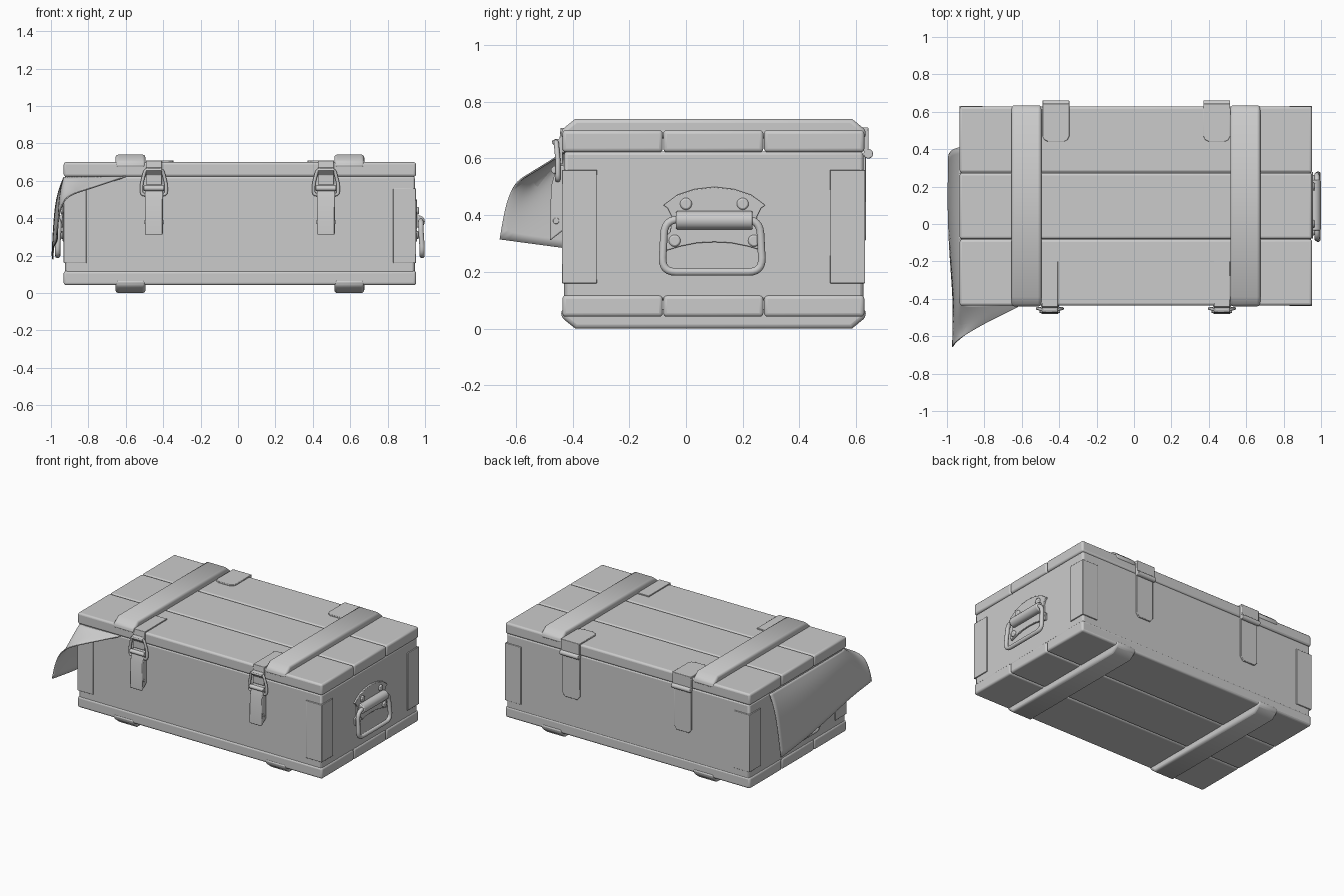
import bpy, bmesh, math
from mathutils import Vector

if "Cube" in bpy.data.objects:
    bpy.data.objects.remove(bpy.data.objects["Cube"])

CX = 0.01                      # centre line of the box in x
SIDES = (-1, 1)


def finish(ob, bevel=0, seg=2):
    if bevel:
        m = ob.modifiers.new("bevel", 'BEVEL')
        m.width, m.segments, m.limit_method = bevel, seg, 'ANGLE'
        m.angle_limit = math.radians(40)
    bpy.ops.object.select_all(action='DESELECT')
    ob.select_set(True)
    bpy.context.view_layer.objects.active = ob
    bpy.ops.object.shade_smooth_by_angle(angle=math.radians(40))
    return ob


def add_mesh(name, bm):
    bmesh.ops.recalc_face_normals(bm, faces=bm.faces[:])
    me = bpy.data.meshes.new(name)
    bm.to_mesh(me)
    bm.free()
    ob = bpy.data.objects.new(name, me)
    bpy.context.collection.objects.link(ob)
    return ob


def prism(name, pts, axis, a, b, bevel=0, seg=2):
    """Extrude a 2D outline from a to b along the given axis."""
    put = {'X': lambda p, t: (t, p[0], p[1]),
           'Y': lambda p, t: (p[0], t, p[1]),
           'Z': lambda p, t: (p[0], p[1], t)}[axis]
    bm = bmesh.new()
    lo = [bm.verts.new(put(p, a)) for p in pts]
    hi = [bm.verts.new(put(p, b)) for p in pts]
    bm.faces.new(lo)
    bm.faces.new(hi)
    for i in range(len(pts)):
        j = (i + 1) % len(pts)
        bm.faces.new((lo[i], lo[j], hi[j], hi[i]))
    return finish(add_mesh(name, bm), bevel, seg)


def box(name, x, y, z, bevel=0, seg=2):
    return prism(name, [(x[0], y[0]), (x[1], y[0]), (x[1], y[1]), (x[0], y[1])],
                 'Z', z[0], z[1], bevel, seg)


def rounded(pts, r, n=4):
    """Round every corner of a closed 2D outline."""
    out = []
    for i, p in enumerate(pts):
        p, a, b = Vector(p), Vector(pts[i - 1]), Vector(pts[(i + 1) % len(pts)])
        s, e = p + (a - p).normalized() * r, p + (b - p).normalized() * r
        for k in range(n + 1):
            t = k / n
            out.append(tuple(s * (1 - t) ** 2 + p * 2 * t * (1 - t) + e * t * t))
    return out


def tube(name, pts, r):
    """Closed wire loop."""
    cu = bpy.data.curves.new(name, 'CURVE')
    cu.dimensions, cu.bevel_depth, cu.bevel_resolution = '3D', r, 3
    sp = cu.splines.new('POLY')
    sp.points.add(len(pts) - 1)
    for q, p in zip(sp.points, pts):
        q.co = (*p, 1)
    sp.use_cyclic_u = True
    ob = bpy.data.objects.new(name, cu)
    bpy.context.collection.objects.link(ob)
    bpy.ops.object.select_all(action='DESELECT')
    ob.select_set(True)
    bpy.context.view_layer.objects.active = ob
    bpy.ops.object.convert(target='MESH')
    return finish(bpy.context.view_layer.objects.active)


def rod(name, loc, r, length, bevel=0):
    """Cylinder lying along x (length[0]) or y (length[1])."""
    along_x = length[0] > 0
    ring = [(r * math.cos(k * math.tau / 20), r * math.sin(k * math.tau / 20)) for k in range(20)]
    h = (length[0] or length[1]) / 2
    if along_x:
        return prism(name, [(loc[1] + u, loc[2] + v) for u, v in ring], 'X', loc[0] - h, loc[0] + h, bevel)
    return prism(name, [(loc[0] + u, loc[2] + v) for u, v in ring], 'Y', loc[1] - h, loc[1] + h, bevel)


# Box body with lid and base planks
box("body", (-0.925, 0.945), (-0.43, 0.625), (0.10, 0.625), 0.012)
edges_y = (-0.437, -0.081, 0.274, 0.63)
for i in range(3):
    y = (edges_y[i] + 0.001, edges_y[i + 1] - 0.001)
    box(f"lid_plank_{i}", (-0.932, 0.952), y, (0.622, 0.70), 0.013, 3)
    box(f"base_plank_{i}", (-0.932, 0.952), y, (0.042, 0.118), 0.013, 3)

# Battens with sloped ends across lid and base
profile = [(-0.44, 0.67), (-0.44, 0.70), (-0.39, 0.74), (0.585, 0.74), (0.634, 0.70), (0.634, 0.67)]
for s in SIDES:
    x = CX + s * 0.585
    prism("lid_batten", profile, 'X', x - 0.08, x + 0.08, 0.016, 3)
    prism("base_batten", [(p, 0.74 - q) for p, q in profile], 'X', x - 0.08, x + 0.08, 0.016, 3)

# L-shaped corner plates
for sx in SIDES:
    for sy in SIDES:
        ell = [(0.942, 0.535), (0.942, 0.41), (0.93, 0.41), (0.93, 0.523), (0.82, 0.523), (0.82, 0.535)]
        prism("corner_plate", [(CX + sx * p, 0.097 + sy * q) for p, q in ell], 'Z', 0.16, 0.56, 0.003)

# Carry handles on both ends
YH = 0.1
half = [(0, 0.50), (0.07, 0.492), (0.13, 0.472), (0.18, 0.435), (0.165, 0.425), (0.15, 0.395),
        (0.155, 0.34), (0.175, 0.325), (0.17, 0.275), (0.12, 0.29), (0.06, 0.302), (0, 0.305)]
outline = [(YH + p, q) for p, q in half] + [(YH - p, q) for p, q in half[-2:0:-1]]
for s in SIDES:
    def px(d):
        return CX + s * d
    prism("handle_plate", outline, 'X', px(0.93), px(0.947), 0.003)
    rod("handle_barrel", (px(0.956), YH, 0.382), 0.033, (0, 0.27), 0.006)
    ring = rounded([(-0.075, 0.385), (-0.085, 0.2), (0.27, 0.2), (0.26, 0.385)], 0.05, 6)
    tube("handle_grip", [(px(0.968 if z > 0.3 else 0.974), y, z) for y, z in ring], 0.014)
    for y, z in ((-0.1, 0.44), (0.1, 0.44), (-0.14, 0.31), (0.14, 0.31)):
        rod("handle_rivet", (px(0.946), YH + y, z), 0.021, (0.022, 0), 0.006)

# Front latches
for s in SIDES:
    x = CX + s * 0.46
    # strap bent over the lid edge with a catch lip
    strap = [(-0.20, 0.698), (-0.20, 0.708), (-0.442, 0.708), (-0.446, 0.67), (-0.47, 0.665),
             (-0.474, 0.655), (-0.447, 0.63), (-0.447, 0.58), (-0.435, 0.58), (-0.435, 0.698)]
    prism("latch_lid_strap", strap, 'X', x - 0.043, x + 0.043, 0.002)
    # lever with wedge-shaped side flanges
    lever = [(-0.428, 0.35), (-0.48, 0.31), (-0.476, 0.50), (-0.455, 0.575), (-0.428, 0.575)]
    prism("latch_lever", lever, 'X', x - 0.048, x + 0.048, 0.005)
    rod("latch_pin", (x, -0.458, 0.38), 0.011, (0.102, 0), 0.002)
    rod("latch_pivot", (x, -0.462, 0.56), 0.014, (0.11, 0), 0.003)
    loop = rounded([(-0.066, 0.525), (0.066, 0.525), (0.066, 0.58), (0.046, 0.66), (-0.046, 0.66), (-0.066, 0.58)], 0.018, 3)
    tube("latch_loop", [(x + p, -0.452 - max(0, z - 0.6) * 0.1, z) for p, z in loop], 0.009)

# Back hinges
for s in SIDES:
    x = 0.0125 + s * 0.43
    w = 0.072
    leaf = [(x - w, 0.644)] + [(x - w + p, 0.44 + q) for p, q in
                               ((0, 0.03), (0.01, 0.01), (0.03, 0), (2 * w - 0.03, 0), (2 * w - 0.01, 0.01), (2 * w, 0.03))]
    prism("hinge_lid_leaf", leaf + [(x + w, 0.644)], 'Z', 0.696, 0.709, 0.003)
    box("hinge_lid_drop", (x - w, x + w), (0.626, 0.644), (0.622, 0.709), 0.004)
    rod("hinge_knuckle", (x, 0.643, 0.617), 0.017, (2 * w, 0), 0.003)
    down = [(x - w + 0.005, 0.61), (x - w + 0.005, 0.335), (x - w + 0.025, 0.31),
            (x + w - 0.025, 0.31), (x + w - 0.005, 0.335), (x + w - 0.005, 0.61)]
    prism("hinge_back_leaf", down, 'Y', 0.62, 0.634, 0.003)

# Cloth corner trapped under the lid: rows of seam, middle and hem points
rows = [((-.93, .41, .62), (-.972, .40, .50), (-.99, .37, .18)),
        ((-.93, .15, .62), (-.982, .13, .50), (-.996, .10, .214)),
        ((-.93, -.15, .62), (-.976, -.16, .51), (-.985, -.17, .25)),
        ((-.93, -.37, .62), (-.96, -.42, .52), (-.962, -.43, .284)),
        ((-.93, -.43, .62), (-.952, -.55, .50), (-.97, -.657, .315)),
        ((-.84, -.43, .62), (-.90, -.54, .55), (-.952, -.625, .51)),
        ((-.73, -.43, .62), (-.77, -.48, .59), (-.83, -.545, .545)),
        ((-.60, -.43, .622), (-.61, -.433, .62), (-.62, -.442, .615))]
bm = bmesh.new()
grid = [[bm.verts.new(p) for p in r] for r in rows]
for a, b in zip(grid, grid[1:]):
    for j in range(2):
        bm.faces.new((a[j], a[j + 1], b[j + 1], b[j]))
cloth = add_mesh("cloth", bm)
crease = cloth.data.attributes.new("crease_vert", 'FLOAT', 'POINT')
crease.data[4 * 3 + 2].value = 1.0     # sharp tip
sub = cloth.modifiers.new("smooth", 'SUBSURF')
sub.levels = sub.render_levels = 3
sub.boundary_smooth = 'PRESERVE_CORNERS'
sol = cloth.modifiers.new("thickness", 'SOLIDIFY')
sol.thickness, sol.offset = 0.006, 0
finish(cloth)
